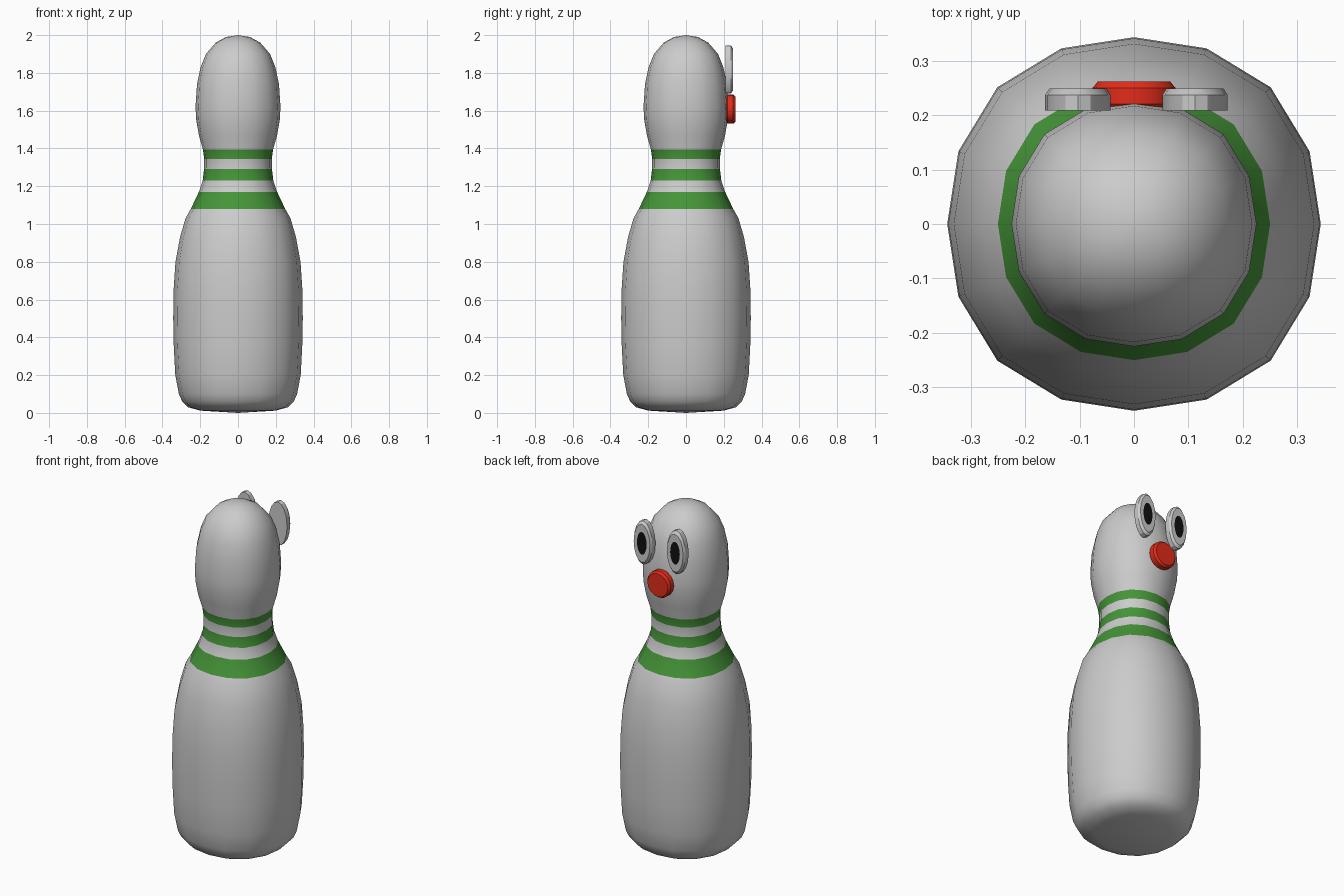
import bpy, bmesh
from math import sin, cos, pi, radians

if "Cube" in bpy.data.objects:
    bpy.data.objects.remove(bpy.data.objects["Cube"])

SIDES = 16


def material(name, rgb):
    m = bpy.data.materials.new(name)
    m.diffuse_color = (*rgb, 1)
    m.use_nodes = True
    m.node_tree.nodes["Principled BSDF"].inputs["Base Color"].default_value = m.diffuse_color
    return m


GREY = material("grey", (0.8, 0.8, 0.8))
GREEN = material("green", (0.06, 0.30, 0.04))
RED = material("red", (0.75, 0.025, 0.01))
BLACK = material("black", (0.005, 0.005, 0.005))


def skin_rings(name, rows, place, mats, mat_of_band, angle):
    """Skin rings given as (radius, offset); zero radius makes a pole."""
    bm = bmesh.new()
    rings = []
    for r, h in rows:
        n = SIDES if r > 0 else 1
        rings.append([bm.verts.new(place(2 * pi * i / SIDES, r, h)) for i in range(n)])
    for k, (a, b) in enumerate(zip(rings, rings[1:])):
        for i in range(SIDES):
            j = (i + 1) % SIDES
            if len(a) == 1:
                vs = (a[0], b[j], b[i])
            elif len(b) == 1:
                vs = (a[i], a[j], b[0])
            else:
                vs = (a[i], a[j], b[j], b[i])
            f = bm.faces.new(vs)
            f.smooth = True
            f.material_index = mat_of_band(k)
    bmesh.ops.recalc_face_normals(bm, faces=bm.faces)
    me = bpy.data.meshes.new(name)
    bm.to_mesh(me)
    bm.free()
    for m in mats:
        me.materials.append(m)
    me.set_sharp_from_angle(angle=radians(angle))
    ob = bpy.data.objects.new(name, me)
    bpy.context.collection.objects.link(ob)
    return ob


# Pin body, slightly squared cross-section, with painted neck stripes
profile = [
    (0, 0), (0.2, 0.012), (0.265, 0.03), (0.295, 0.06), (0.313, 0.1), (0.332, 0.2),
    (0.34, 0.35), (0.343, 0.5), (0.341, 0.65), (0.331, 0.8), (0.307, 0.93),
    (0.278, 1.03), (0.25, 1.08), (0.207, 1.17), (0.187, 1.23), (0.18, 1.29),
    (0.179, 1.345), (0.186, 1.395), (0.207, 1.47), (0.221, 1.55), (0.225, 1.62),
    (0.217, 1.74), (0.198, 1.83), (0.17, 1.9), (0.118, 1.96), (0.063, 1.99), (0, 2.0),
]
stripe_starts = {1.08, 1.23, 1.345}


def pin_point(t, r, z):
    r *= 1 + 0.035 * sin(2 * t) ** 2
    return (r * cos(t), r * sin(t), z)


skin_rings("pin_body", profile, pin_point, [GREY, GREEN],
           lambda k: int(profile[k][1] in stripe_starts), 60)


# Flat button facing +y
def button(name, cx, cz, rx, rz, rows, mats, mat_of_band):
    def place(t, r, y):
        return (cx + rx * r * cos(t), y, cz + rz * r * sin(t))
    skin_rings(name, rows, place, mats, mat_of_band, 30)


# Oval eyes with black pupils in the front face
eye_rows = [(0, 0.208), (1, 0.208), (1, 0.237), (0.87, 0.249), (0.52, 0.249), (0, 0.249)]
for name, x in (("left_eye", -0.103), ("right_eye", 0.112)):
    button(name, x, 1.818, 0.06, 0.128, eye_rows, [GREY, BLACK], lambda k: int(k == 4))

# Round nose, bevelled on both rims
nose_rows = [(0, 0.208), (0.87, 0.208), (1, 0.22), (1, 0.25), (0.87, 0.262), (0, 0.262)]
button("nose", 0, 1.608, 0.076, 0.077, nose_rows, [RED], lambda k: 0)
